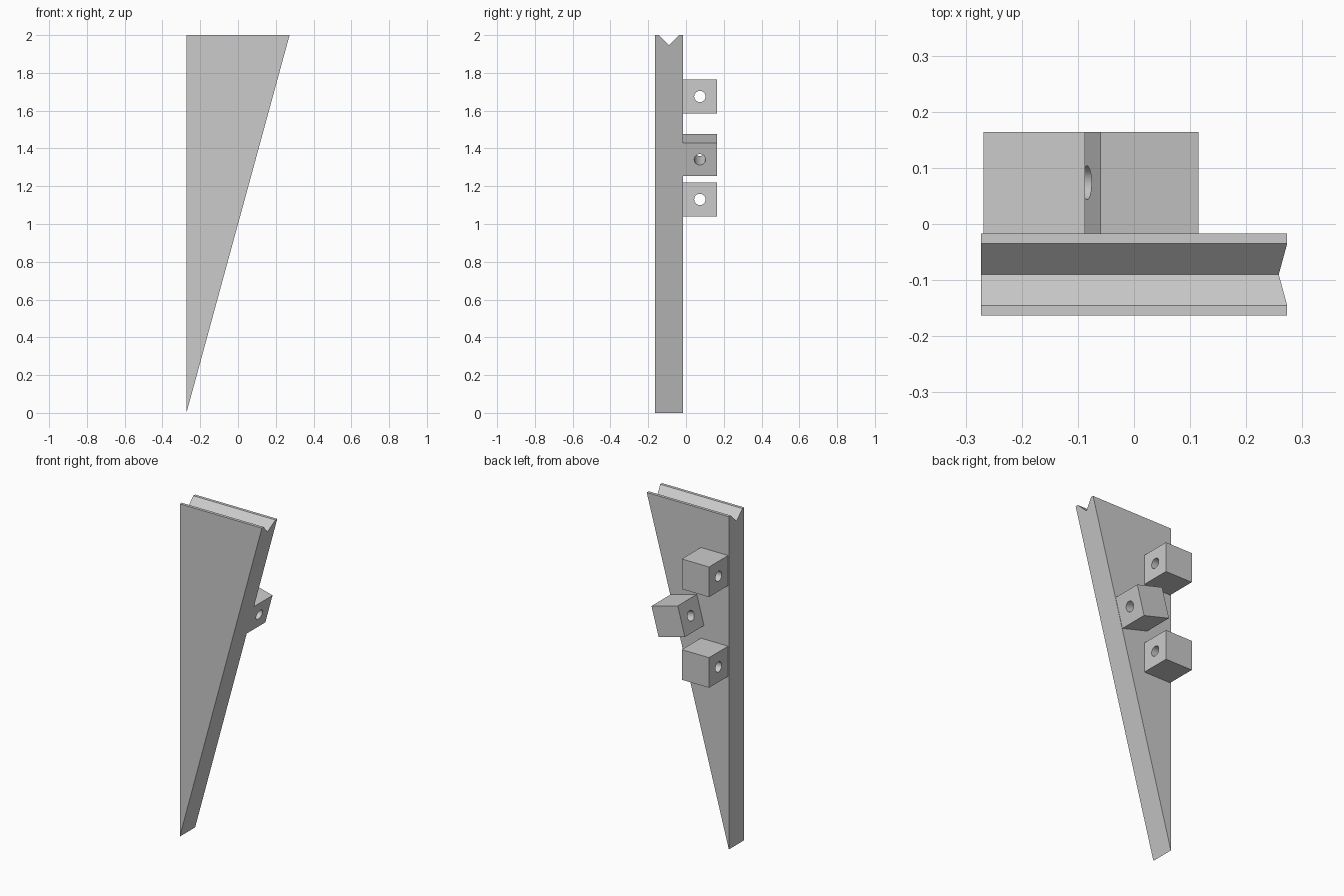
import bpy, bmesh, math
from mathutils import Matrix, Vector

cube = bpy.data.objects.get("Cube")
if cube:
    bpy.data.objects.remove(cube, do_unlink=True)

grey = bpy.data.materials.new("plain grey")
grey.use_nodes = True
grey.diffuse_color = (0.6, 0.6, 0.6, 1)
grey.node_tree.nodes["Principled BSDF"].inputs["Base Color"].default_value = grey.diffuse_color

HALF, TOP = 0.273, 2.0          # half width and height of the wedge
FRONT, BACK = -0.163, -0.017    # wedge thickness
SIDE, HOLE = 0.181, 0.03        # lug size and bore radius
SLOPE = math.atan2(2 * HALF, TOP)


def prism(name, points, extrude):
    """Extrude a flat polygon along a vector into a closed solid."""
    bm = bmesh.new()
    face = bm.faces.new([bm.verts.new(p) for p in points])
    new = bmesh.ops.extrude_face_region(bm, geom=[face])["geom"]
    bmesh.ops.translate(bm, vec=extrude, verts=[v for v in new if isinstance(v, bmesh.types.BMVert)])
    bmesh.ops.recalc_face_normals(bm, faces=bm.faces)
    return finish(name, bm)


def finish(name, bm):
    mesh = bpy.data.meshes.new(name)
    bm.to_mesh(mesh)
    bm.free()
    mesh.materials.append(grey)
    obj = bpy.data.objects.new(name, mesh)
    bpy.context.collection.objects.link(obj)
    return obj


def cut(obj, cutter):
    """Subtract the cutter, apply the result and drop the cutter."""
    mod = obj.modifiers.new("cut", "BOOLEAN")
    mod.operation, mod.solver, mod.object = "DIFFERENCE", "EXACT", cutter
    cutter.hide_render = True
    bpy.ops.object.select_all(action="DESELECT")
    bpy.context.view_layer.objects.active = obj
    obj.select_set(True)
    bpy.ops.object.modifier_apply(modifier=mod.name)
    bpy.data.objects.remove(cutter, do_unlink=True)
    bpy.ops.object.shade_smooth_by_angle(angle=math.radians(30))


# Tapered plate with a V groove along its top edge
wedge = prism("wedge_plate",
              [(-HALF, FRONT, 0), (-HALF, FRONT, TOP), (HALF, FRONT, TOP)],
              Vector((0, BACK - FRONT, 0)))
mid, v = (FRONT + BACK) / 2, 0.055
groove = prism("groove_cutter",
               [(-0.5, mid, TOP - v), (-0.5, mid - 2 * v, TOP + v), (-0.5, mid + 2 * v, TOP + v)],
               Vector((1, 0, 0)))
cut(wedge, groove)


# Bored hinge lugs on the back, one tilted to follow the sloping edge
def lug(name, x, z, tilt):
    place = Matrix.Translation((x, BACK + SIDE / 2, z)) @ Matrix.Rotation(tilt, 4, "Y")
    bm = bmesh.new()
    bmesh.ops.create_cube(bm, size=SIDE, matrix=place)
    block = finish(name, bm)
    bm = bmesh.new()
    bmesh.ops.create_cone(bm, cap_ends=True, segments=32, radius1=HOLE, radius2=HOLE,
                          depth=2 * SIDE, matrix=place @ Matrix.Rotation(math.pi / 2, 4, "Y"))
    cut(block, finish("bore_cutter", bm))


lug("upper_lug", -0.1775, 1.675, 0)
lug("lower_lug", -0.1775, 1.13, 0)
lug("tilted_lug", 0.0035, 1.365, SLOPE)
